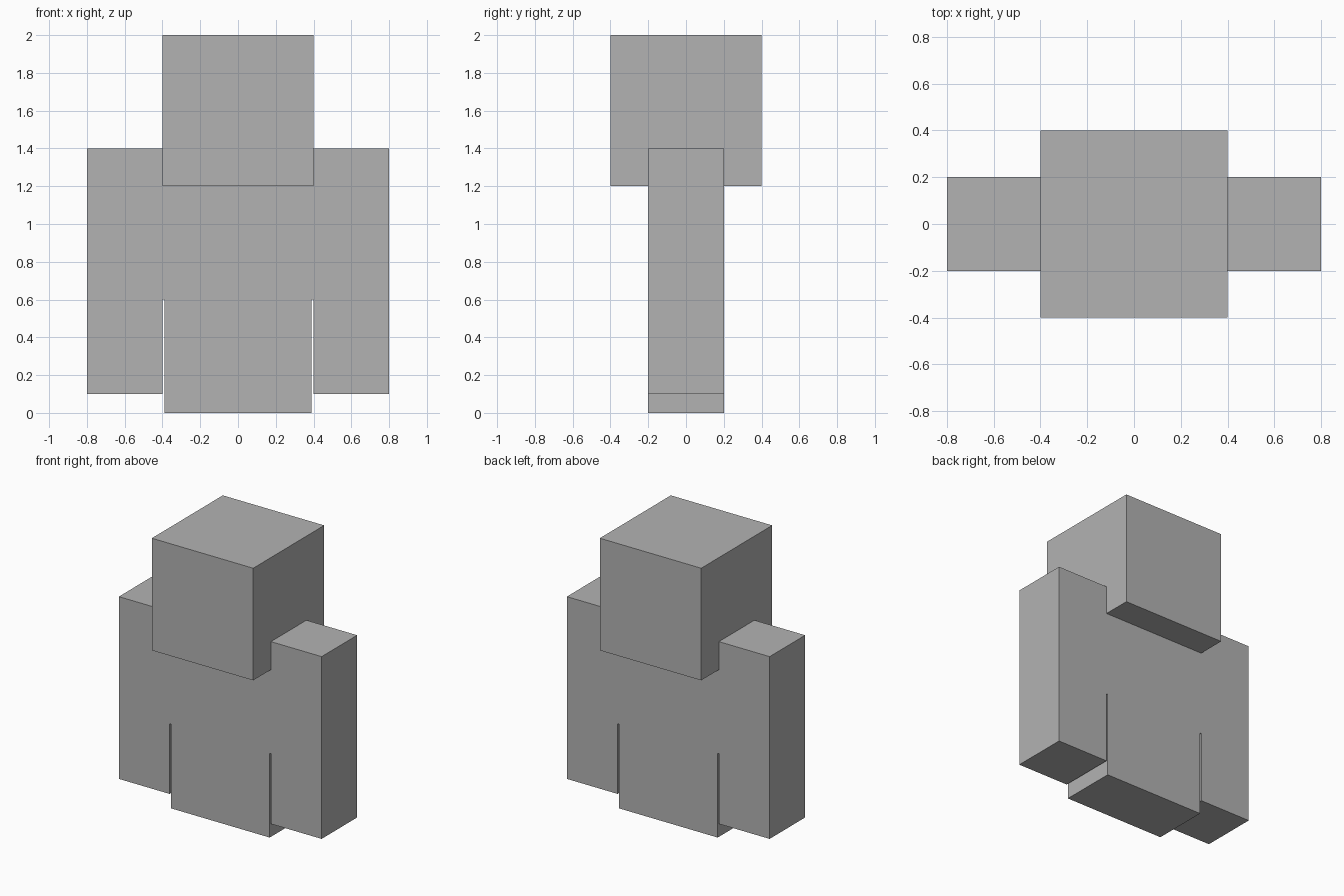
import bpy

if "Cube" in bpy.data.objects:
    bpy.data.objects.remove(bpy.data.objects["Cube"])

# Single flat grey
grey = bpy.data.materials.new("plain_grey")
grey.diffuse_color = (0.45, 0.45, 0.45, 1.0)
grey.use_nodes = True
grey.node_tree.nodes["Principled BSDF"].inputs["Base Color"].default_value = grey.diffuse_color


def box(name, x, y, z):
    """Add a box spanning the given (min, max) ranges."""
    spans = (x, y, z)
    bpy.ops.mesh.primitive_cube_add(size=1, location=[(a + b) / 2 for a, b in spans])
    part = bpy.context.object
    part.name = name
    part.scale = [b - a for a, b in spans]
    bpy.ops.object.transform_apply(location=False, rotation=False, scale=True)
    part.data.materials.append(grey)
    return part


DEPTH = (-0.2, 0.2)

# Head and torso
box("head", (-0.4, 0.4), (-0.4, 0.4), (1.2, 2.0))
box("torso", (-0.4, 0.4), DEPTH, (0.6, 1.2))

# Paired limbs; the legs are slightly narrower than the torso, leaving a slit beside each arm
for side, sign in (("left", -1), ("right", 1)):
    box(side + "_arm", sorted((sign * 0.4, sign * 0.8)), DEPTH, (0.1, 1.4))
    box(side + "_leg", sorted((0.0, sign * 0.39)), DEPTH, (0.0, 0.6))
